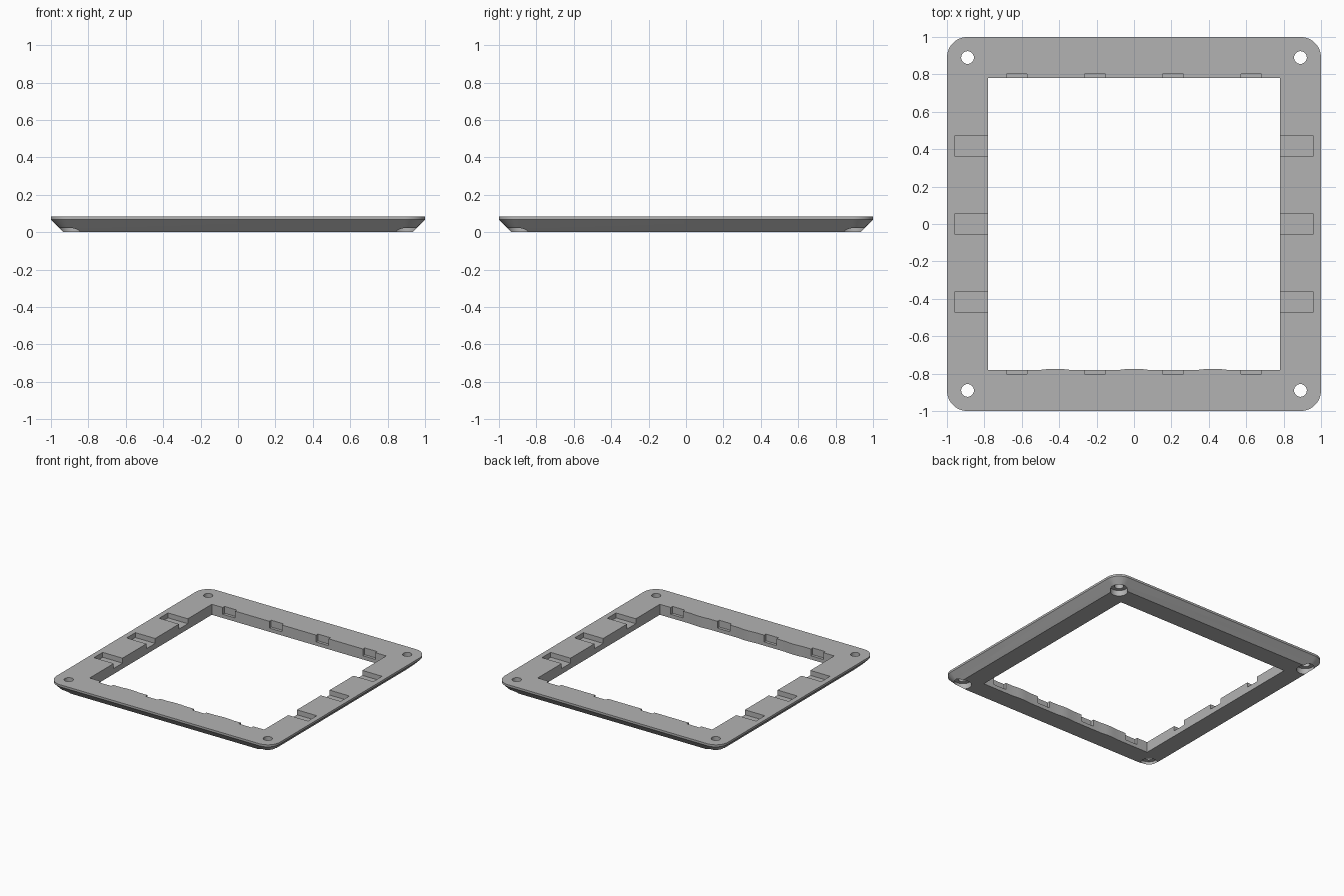
import bpy
import bmesh
from math import sin, cos, pi, radians

cube = bpy.data.objects.get("Cube")
if cube:
    bpy.data.objects.remove(cube, do_unlink=True)

TOP, RIM, CHAMFER = 0.085, 0.068, 0.068
CENTRE, RADIUS, INNER = 0.89, 0.11, 0.78

grey = bpy.data.materials.new("grey_plastic")
grey.use_nodes = True
colour = (0.45, 0.45, 0.45, 1)
grey.diffuse_color = colour
grey.node_tree.nodes["Principled BSDF"].inputs["Base Color"].default_value = colour


def loft(name, sections):
    """Closed solid through matching (outline, z) sections."""
    bm = bmesh.new()
    rings = [[bm.verts.new((x, y, z)) for x, y in outline] for outline, z in sections]
    n = len(rings[0])
    for low, high in zip(rings, rings[1:]):
        for i in range(n):
            j = (i + 1) % n
            bm.faces.new((low[i], low[j], high[j], high[i]))
    bm.faces.new(rings[0][::-1])
    bm.faces.new(rings[-1])
    bmesh.ops.recalc_face_normals(bm, faces=bm.faces)
    mesh = bpy.data.meshes.new(name)
    bm.to_mesh(mesh)
    bm.free()
    mesh.materials.append(grey)
    obj = bpy.data.objects.new(name, mesh)
    bpy.context.collection.objects.link(obj)
    return obj


def rounded_square(radius, steps=12):
    points = []
    for k, (sx, sy) in enumerate(((1, 1), (-1, 1), (-1, -1), (1, -1))):
        for i in range(steps + 1):
            a = (k + i / steps) * pi / 2
            points.append((sx * CENTRE + radius * cos(a), sy * CENTRE + radius * sin(a)))
    return points


def circle(x, y, r, n=32):
    return [(x + r * cos(2 * pi * i / n), y + r * sin(2 * pi * i / n)) for i in range(n)]


def box(x0, x1, y0, y1):
    return [(x0, y0), (x1, y0), (x1, y1), (x0, y1)]


def cut(outline, z0, z1):
    """Subtract a vertical prism from the frame."""
    cutter = loft("cutter", [(outline, z0), (outline, z1)])
    cutter.hide_render = True
    mod = frame.modifiers.new("cut", 'BOOLEAN')
    mod.operation, mod.solver, mod.object = 'DIFFERENCE', 'EXACT', cutter
    bpy.context.view_layer.objects.active = frame
    bpy.ops.object.modifier_apply(modifier=mod.name)
    bpy.data.objects.remove(cutter, do_unlink=True)


# Plate with a bevelled underside
frame = loft("frame", [(rounded_square(RADIUS - CHAMFER), 0),
                       (rounded_square(RADIUS), RIM),
                       (rounded_square(RADIUS), TOP)])

# Central opening, with three shallow swells along the front edge
opening = [(-INNER, -INNER)]
for x in (-0.42, 0, 0.42):
    opening += [(x + 0.08 * t, -INNER + 0.006 * (1 - t * t)) for t in (-1, -0.5, 0, 0.5, 1)]
opening += [(INNER, -INNER), (INNER, INNER), (-INNER, INNER)]
cut(opening, -0.1, 0.2)

# Side pockets
for side in (-1, 1):
    for y in (-0.417, 0, 0.417):
        x0, x1 = sorted((side * 0.7, side * 0.957))
        cut(box(x0, x1, y - 0.056, y + 0.056), 0.045, 0.2)

# Clip notches in the front and back inner walls
for side in (-1, 1):
    for x in (-0.627, -0.209, 0.209, 0.627):
        y0, y1 = sorted((side * 0.7, side * 0.803))
        cut(box(x - 0.056, x + 0.056, y0, y1), 0.03, 0.2)

# Counterbored corner screw holes
for sx in (-1, 1):
    for sy in (-1, 1):
        cut(circle(sx * CENTRE, sy * CENTRE, 0.064), -0.1, 0.045)
        cut(circle(sx * CENTRE, sy * CENTRE, 0.034), -0.1, 0.2)

bpy.ops.object.select_all(action='DESELECT')
frame.select_set(True)
bpy.context.view_layer.objects.active = frame
bpy.ops.object.shade_smooth_by_angle(angle=radians(30))
